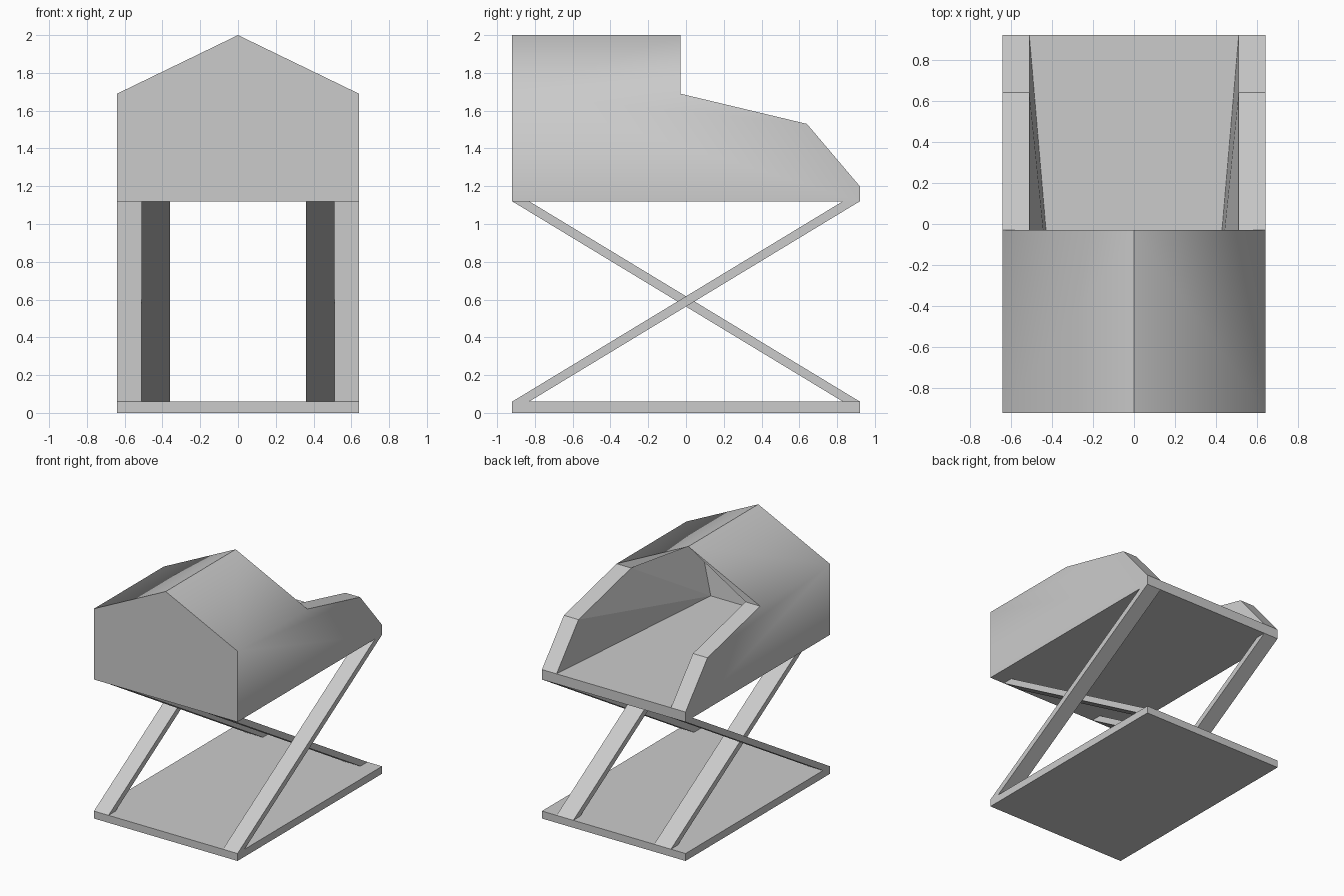
import bpy
import bmesh

if "Cube" in bpy.data.objects:
    bpy.data.objects.remove(bpy.data.objects["Cube"], do_unlink=True)

# Single plain grey finish
grey = bpy.data.materials.new("plain_grey")
grey.use_nodes = True
colour = (0.6, 0.6, 0.6, 1)
grey.diffuse_color = colour
bsdf = next(n for n in grey.node_tree.nodes if n.type == 'BSDF_PRINCIPLED')
bsdf.inputs["Base Color"].default_value = colour

W, L = 0.64, 0.92            # half width, half length
IN, LEG_IN = 0.51, 0.36      # inner face of wall, inner face of inner leg
BASE, DECK, FLOOR = 0.06, 1.12, 1.2
EAVE, RIDGE = 1.69, 2.0
ROOF_END = -0.03
FOOT = 0.83                  # inner end of each leg's foot


def finish(name, bm):
    bmesh.ops.recalc_face_normals(bm, faces=bm.faces[:])
    mesh = bpy.data.meshes.new(name)
    bm.to_mesh(mesh)
    bm.free()
    mesh.materials.append(grey)
    obj = bpy.data.objects.new(name, mesh)
    bpy.context.collection.objects.link(obj)
    return obj


def extrude_profile(name, profile, x0, x1):
    """Sweep a side profile of (y, z) points from x0 to x1."""
    bm = bmesh.new()
    face = bm.faces.new([bm.verts.new((x0, y, z)) for y, z in profile])
    moved = bmesh.ops.extrude_face_region(bm, geom=[face])["geom"]
    verts = [v for v in moved if isinstance(v, bmesh.types.BMVert)]
    bmesh.ops.translate(bm, verts=verts, vec=(x1 - x0, 0, 0))
    return finish(name, bm)


# Base plate
extrude_profile("base_plate", [(-L, 0), (L, 0), (L, BASE), (-L, BASE)], -W, W)

# Crossed legs: outer pair rises to the back, inner pair rises to the front
for side, s in (("left", 1), ("right", -1)):
    for kind, d, x0, x1 in (("outer", 1, IN, W), ("inner", -1, LEG_IN, IN)):
        slant = [(-L * d, BASE), (-FOOT * d, BASE), (L * d, DECK), (FOOT * d, DECK)]
        extrude_profile(f"{side}_{kind}_leg", slant, s * x0, s * x1)

# House: left half by named corners, then mirrored
corners = {
    # outer wall
    "front_low": (W, -L, DECK), "back_low": (W, L, DECK),
    "back_lip": (W, L, FLOOR), "back_knee": (W, 0.64, 1.53),
    "back_eave": (W, ROOF_END, EAVE), "front_eave": (W, -L, EAVE),
    # centre line
    "mid_front_low": (0, -L, DECK), "mid_back_low": (0, L, DECK),
    "mid_back_lip": (0, L, FLOOR), "mid_floor": (0, -FOOT, FLOOR),
    "front_ridge": (0, -L, RIDGE), "back_ridge": (0, ROOF_END, RIDGE),
    "inner_ridge": (0, -0.88, 1.98),
    # inner wall
    "in_lip": (IN, L, FLOOR), "in_knee": (IN, 0.64, 1.53),
    "in_eave": (IN, ROOF_END, EAVE), "in_top": (IN, -0.88, EAVE),
    "in_corner": (LEG_IN, -FOOT, FLOOR),
}
faces = [
    "front_low back_low back_lip back_knee back_eave front_eave",   # side wall
    "front_eave back_eave back_ridge front_ridge",                  # roof
    "front_low front_eave front_ridge mid_front_low",               # front wall
    "front_low mid_front_low mid_back_low back_low",                # underside
    "back_low mid_back_low mid_back_lip in_lip back_lip",           # back lip
    "back_lip in_lip in_knee back_knee",                            # wall caps
    "back_knee in_knee in_eave back_eave",
    "back_eave in_eave back_ridge",                                 # roof end
    "in_lip in_corner in_knee",                                     # inner wall
    "in_knee in_corner in_eave",
    "in_eave in_corner in_top",
    "in_eave in_top inner_ridge back_ridge",                        # ceiling
    "in_corner mid_floor inner_ridge in_top",                       # inner front
    "in_lip mid_back_lip mid_floor in_corner",                      # floor
]
bm = bmesh.new()
v = {name: bm.verts.new(co) for name, co in corners.items()}
for f in faces:
    bm.faces.new([v[n] for n in f.split()])
bmesh.ops.mirror(bm, geom=bm.verts[:] + bm.edges[:] + bm.faces[:],
                 axis='X', merge_dist=0.001)

# Soft shading only across the eaves
for f in bm.faces:
    f.smooth = True
for e in bm.edges:
    e.smooth = all(abs(abs(p.co.x) - W) < 0.001 and abs(p.co.z - EAVE) < 0.001
                   for p in e.verts)
finish("house_shell", bm)
